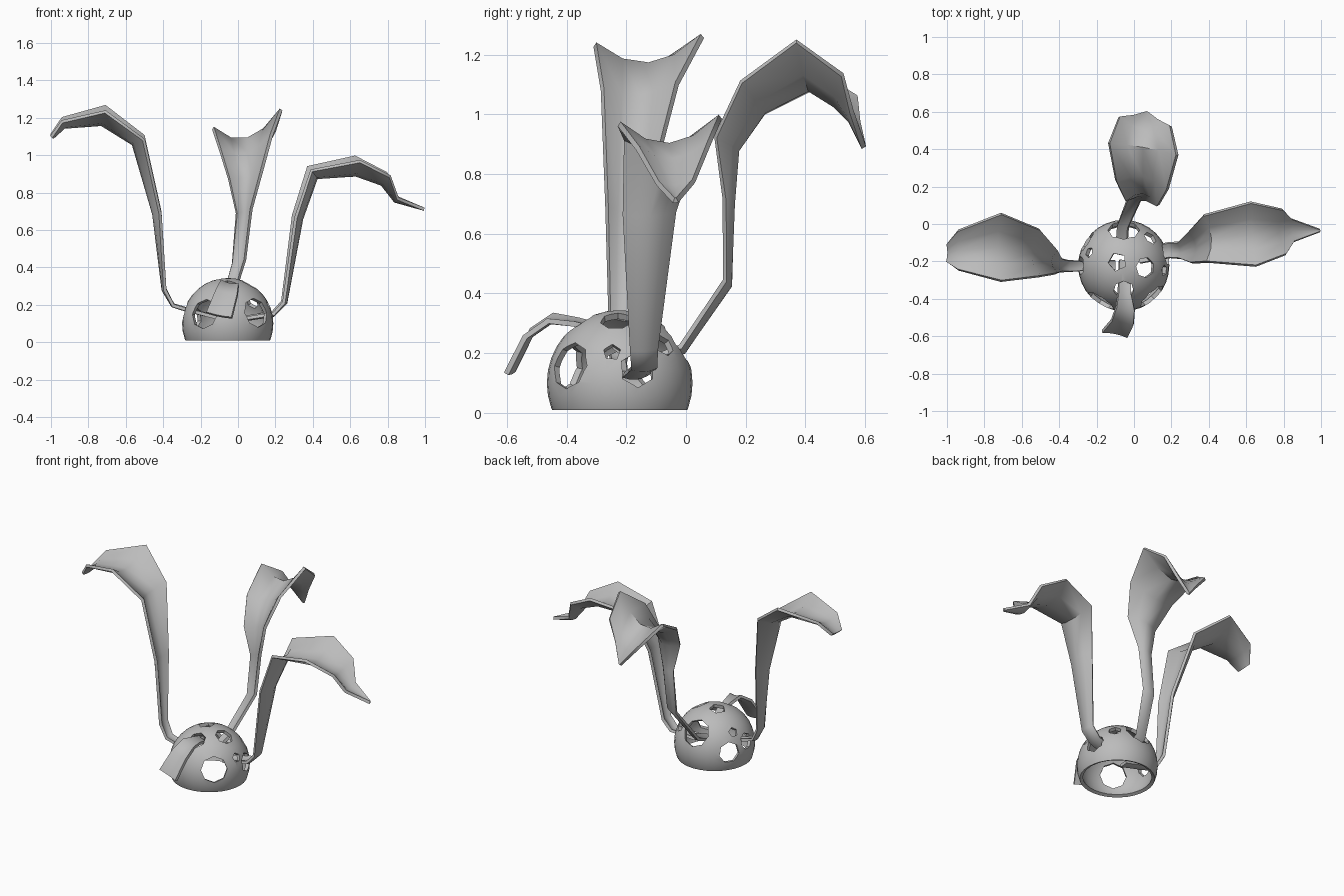
import bpy, bmesh, math
from mathutils import Vector, Matrix

cube = bpy.data.objects.get("Cube")
if cube:
    bpy.data.objects.remove(cube, do_unlink=True)

grey = bpy.data.materials.new("plain grey")
grey.use_nodes = True
grey.diffuse_color = (0.5, 0.5, 0.5, 1)
grey.node_tree.nodes["Principled BSDF"].inputs["Base Color"].default_value = (0.5, 0.5, 0.5, 1)


def make_object(name, bm):
    bmesh.ops.recalc_face_normals(bm, faces=bm.faces)
    mesh = bpy.data.meshes.new(name)
    bm.to_mesh(mesh)
    bm.free()
    mesh.materials.append(grey)
    obj = bpy.data.objects.new(name, mesh)
    bpy.context.collection.objects.link(obj)
    return obj


def shade(obj, degrees):
    bpy.ops.object.select_all(action="DESELECT")
    obj.select_set(True)
    bpy.context.view_layer.objects.active = obj
    bpy.ops.object.shade_smooth_by_angle(angle=math.radians(degrees))


def add_shell(obj, thickness, offset):
    solid = obj.modifiers.new("thickness", "SOLIDIFY")
    solid.thickness = thickness
    solid.offset = offset


def bake(obj):
    """Replace the mesh by its modified result."""
    bpy.context.view_layer.update()
    graph = bpy.context.evaluated_depsgraph_get()
    result = bpy.data.meshes.new_from_object(obj.evaluated_get(graph))
    obj.modifiers.clear()
    obj.data = result


# Dome: hollow ball, open underneath
CENTRE = Vector((-0.055, -0.222, 0.1))
bm = bmesh.new()
bmesh.ops.create_uvsphere(bm, u_segments=32, v_segments=18, radius=0.244,
                          matrix=Matrix.Translation(CENTRE))
bmesh.ops.bisect_plane(bm, geom=bm.verts[:] + bm.edges[:] + bm.faces[:],
                       plane_co=(0, 0, 0.01), plane_no=(0, 0, 1), clear_inner=True)
dome = make_object("dome", bm)
add_shell(dome, 0.022, -1)

# Holes in the dome: direction from the centre, radius, number of sides
HOLES = [
    ((0.155, -0.17, 0.06), 0.08, 8),     # front pair
    ((-0.13, -0.2, 0.055), 0.08, 8),
    ((0, -0.13, 0.2), 0.055, 7),         # top ring
    ((0.11, -0.01, 0.2), 0.055, 7),
    ((-0.035, 0.02, 0.24), 0.05, 5),
    ((0, 0.19, 0.13), 0.085, 8),         # back stem
    ((0.23, 0.06, 0.045), 0.06, 6),      # right stem
    ((0.21, -0.025, 0.1), 0.03, 5),
    ((0.135, 0.14, 0.12), 0.04, 6),
    ((-0.24, 0, 0.07), 0.05, 7),         # left stem
    ((-0.2, 0.13, 0.03), 0.065, 7),
    ((-0.185, 0.07, 0.14), 0.03, 5),
]
for direction, radius, sides in HOLES:
    way = Vector(direction).normalized()
    bm = bmesh.new()
    bmesh.ops.create_cone(
        bm, cap_ends=True, segments=sides, radius1=radius, radius2=radius, depth=0.2,
        matrix=Matrix.Translation(CENTRE + way * 0.25) @ way.to_track_quat("Z", "Y").to_matrix().to_4x4())
    cutter = make_object("hole_cutter", bm)
    cutter.hide_render = True
    cut = dome.modifiers.new("hole", "BOOLEAN")
    cut.operation = "DIFFERENCE"
    cut.solver = "EXACT"
    cut.object = cutter
bake(dome)
for obj in [o for o in bpy.context.collection.objects if o.name.startswith("hole_cutter")]:
    bpy.data.objects.remove(obj, do_unlink=True)
shade(dome, 35)


def make_leaf(name, heading, roll, rows):
    """Cupped blade along a path; each row is x, y, z, half width, edge lift."""
    out = Vector((math.cos(heading), math.sin(heading), 0))
    side = Vector((-out.y, out.x, 0))
    spine = [Vector(row[:3]) for row in rows]
    bm = bmesh.new()
    strips = []
    for i, (point, row) in enumerate(zip(spine, rows)):
        along = spine[min(i + 1, len(rows) - 1)] - spine[max(i - 1, 0)]
        normal = (out * -along.z + Vector((0, 0, along.dot(out)))).normalized()
        half, lift = row[3:]
        strips.append([
            bm.verts.new(point + side * half * u + normal * lift * u * u
                         + Vector((0, 0, roll * half * u)))
            for u in (-1, -0.5, 0, 0.5, 1)])
    for a, b in zip(strips, strips[1:]):
        for k in range(len(a) - 1):
            bm.faces.new((a[k], a[k + 1], b[k + 1], b[k]))
    leaf = make_object(name, bm)
    add_shell(leaf, 0.018, 0)
    bake(leaf)
    shade(leaf, 50)


# Leaves, each rising from inside the dome and arching outwards
make_leaf("right_leaf", 0.08, 0.07, [
    (0.03, -0.17, 0.12, 0.04, 0.01), (0.19, -0.14, 0.145, 0.04, 0.01),
    (0.255, -0.14, 0.21, 0.043, 0.015), (0.34, -0.12, 0.66, 0.085, 0.04),
    (0.42, -0.075, 0.88, 0.125, 0.06), (0.63, -0.055, 0.895, 0.17, 0.085),
    (0.77, -0.045, 0.845, 0.12, 0.06), (0.84, -0.035, 0.755, 0.06, 0.02),
    (0.995, -0.035, 0.712, 0.006, 0)])
make_leaf("left_leaf", math.pi, -0.08, [
    (-0.1, -0.22, 0.13, 0.025, 0), (-0.27, -0.225, 0.17, 0.025, 0.005),
    (-0.35, -0.225, 0.195, 0.03, 0.005), (-0.4, -0.22, 0.28, 0.035, 0.01),
    (-0.45, -0.2, 0.685, 0.065, 0.035), (-0.56, -0.155, 1.06, 0.125, 0.065),
    (-0.73, -0.125, 1.165, 0.18, 0.085), (-0.93, -0.14, 1.15, 0.105, 0.04),
    (-0.992, -0.155, 1.095, 0.05, 0.01)])
make_leaf("back_leaf", 1.4, -0.27, [
    (-0.07, -0.15, 0.16, 0.03, 0), (-0.06, -0.01, 0.21, 0.03, 0.005),
    (0.005, 0.145, 0.43, 0.035, 0.01), (0.035, 0.155, 0.7, 0.04, 0.02),
    (0.05, 0.17, 0.88, 0.09, 0.06), (0.05, 0.26, 1.01, 0.14, 0.08),
    (0.05, 0.41, 1.085, 0.185, 0.11), (0.05, 0.5, 1.03, 0.14, 0.08),
    (0.06, 0.55, 0.98, 0.07, 0.02), (0.07, 0.595, 0.89, 0.006, 0)])
make_leaf("front_leaf", -1.77, -0.2, [
    (-0.05, -0.2, 0.2, 0.03, 0), (-0.05, -0.31, 0.285, 0.033, 0.005),
    (-0.05, -0.37, 0.3, 0.035, 0.005), (-0.045, -0.45, 0.308, 0.05, 0.01),
    (-0.06, -0.52, 0.26, 0.06, 0.01), (-0.1, -0.58, 0.14, 0.07, 0.01)])
